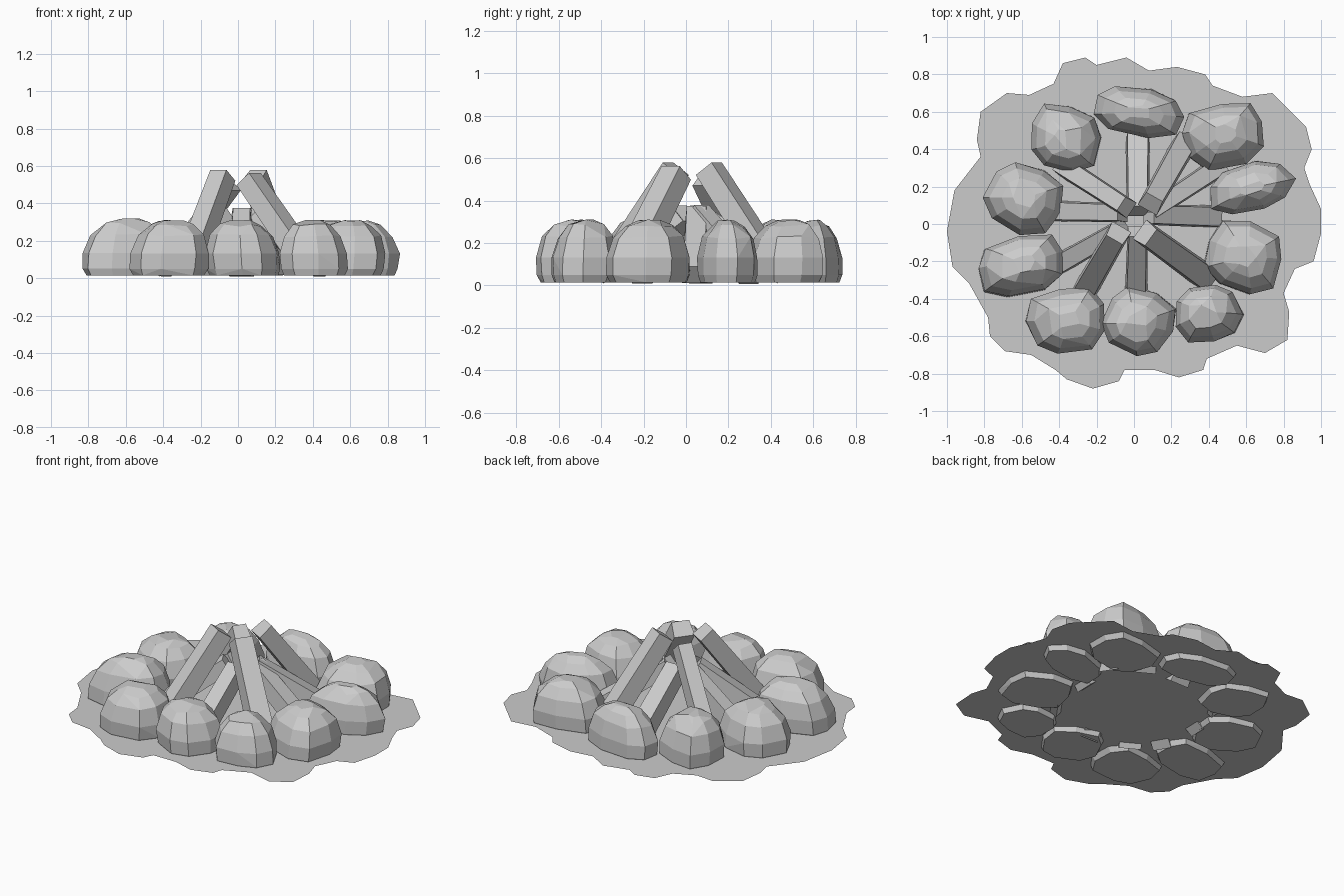
import bpy
import bmesh
import random
from math import cos, sin, radians, pi
from mathutils import Vector, Matrix

random.seed(4)
if "Cube" in bpy.data.objects:
    bpy.data.objects.remove(bpy.data.objects["Cube"], do_unlink=True)

# Single plain grey
grey = bpy.data.materials.new("plain_grey")
grey.use_nodes = True
colour = (0.6, 0.6, 0.6, 1)
grey.diffuse_color = colour
grey.node_tree.nodes["Principled BSDF"].inputs["Base Color"].default_value = colour


def make_object(name, bm):
    mesh = bpy.data.meshes.new(name)
    bm.to_mesh(mesh)
    bm.free()
    mesh.materials.append(grey)
    obj = bpy.data.objects.new(name, mesh)
    bpy.context.collection.objects.link(obj)
    return obj


def power(value, exponent):
    return abs(value) ** exponent * (1 if value > 0 else -1)


def stone(name, x, y, length, width, angle, height):
    """Faceted boulder: hull of jittered rounded-box rings, planar faces merged."""
    bm = bmesh.new()
    rings = [(0, .91), (.12, .99), (.4, 1), (.74, .84), (.93, .56), (1, .28)]
    sides = 9
    turn = random.uniform(0, pi)
    bulge = [random.uniform(.9, 1.05) for _ in range(sides)]
    lean = Vector((random.uniform(-.1, .1), random.uniform(-.1, .1)))
    for level, radius in rings:
        for i in range(sides):
            a = turn + 2 * pi * i / sides
            r = radius * bulge[i] * random.uniform(.98, 1.02)
            px = r * power(cos(a), .8) + lean.x * level
            py = r * power(sin(a), .8) + lean.y * level
            wobble = random.uniform(-.04, .02) if level > .5 else 0
            bm.verts.new((px, py, level + wobble))
    hull = bmesh.ops.convex_hull(bm, input=bm.verts)
    spare = {g for g in hull["geom_interior"] + hull["geom_unused"]
             if isinstance(g, bmesh.types.BMVert)}
    bmesh.ops.delete(bm, geom=list(spare), context='VERTS')
    bmesh.ops.dissolve_limit(bm, angle_limit=radians(9), verts=bm.verts, edges=bm.edges)
    # Fit to the wanted length, width and height
    lows = [min(v.co[k] for v in bm.verts) for k in range(3)]
    highs = [max(v.co[k] for v in bm.verts) for k in range(3)]
    size = (length, width, height - .015)
    for v in bm.verts:
        for k in range(3):
            share = (v.co[k] - lows[k]) / (highs[k] - lows[k])
            v.co[k] = (share - (.5 if k < 2 else 0)) * size[k]
    bmesh.ops.recalc_face_normals(bm, faces=bm.faces)
    obj = make_object(name, bm)
    obj.location = (x, y, .015)
    obj.rotation_euler.z = radians(angle)


def log(name, base, top, width, depth):
    """Split log: slightly tapered square beam from base to top."""
    base, top = Vector(base), Vector(top)
    axis = (top - base).normalized()
    side = axis.cross(Vector((0, 0, 1))).normalized()
    up = side.cross(axis)
    frame = Matrix((side, up, axis)).transposed().to_4x4()
    frame.translation = (base + top) / 2
    bm = bmesh.new()
    bmesh.ops.create_cube(bm, size=1)
    for v in bm.verts:
        taper = 1 if v.co.z < 0 else .9
        v.co.x *= width * taper * (.85 if v.co.y > 0 else 1)
        v.co.y *= depth * taper
        v.co.z *= (top - base).length
    bm.transform(frame)
    for v in bm.verts:
        v.co.z = max(v.co.z, 0)
    make_object(name, bm)


# Ground patch: thin ragged sheet, outline in hundredths
outline = [
    (100, 8), (100, -5), (96, -20), (86, -24), (80, -37), (83, -47), (82, -62),
    (70, -69), (55, -65), (39, -72), (37, -78), (24, -82), (11, -78), (-5, -78),
    (-8, -84), (-22, -88), (-36, -83), (-42, -78), (-55, -70), (-69, -68),
    (-77, -60), (-78, -50), (-88, -32), (-97, -23), (-100, -4), (-96, 18),
    (-82, 36), (-84, 45), (-82, 60), (-68, 70), (-56, 69), (-43, 75), (-38, 86),
    (-26, 89), (-20, 85), (-4, 89), (8, 82), (23, 84), (38, 80), (42, 74),
    (58, 68), (74, 70), (92, 52), (95, 40), (91, 30), (94, 21)]
ground = bmesh.new()
ground.faces.new([ground.verts.new((x / 100, y / 100, .045)) for x, y in reversed(outline)])
ground.normal_update()
if ground.faces[:][0].normal.z < 0:
    bmesh.ops.reverse_faces(ground, faces=ground.faces)
make_object("ground_patch", ground)

# Ring of stones: x, y, length, width, angle, height
stones = {
    "back": (.03, .60, .48, .26, -10, .31),
    "back_right": (-.37, .46, .38, .34, -15, .31),
    "right_rear": (-.59, .13, .42, .37, -20, .31),
    "right_front": (-.60, -.22, .46, .31, 12, .32),
    "front_right": (-.36, -.52, .43, .35, 12, .31),
    "front": (.03, -.52, .37, .35, -25, .31),
    "front_left": (.40, -.48, .37, .30, 8, .31),
    "left_front": (.59, -.17, .41, .37, -20, .31),
    "left_rear": (.63, .20, .48, .26, 13, .31),
    "back_left": (.48, .47, .43, .34, 12, .31),
}
for place, shape in stones.items():
    stone("stone_" + place, *shape)

# Tall leaning logs: base, top, width, depth
tall = {
    "front_right": ((-.27, -.37, .05), (-.085, -.05, .55), .13, .11),
    "front_left": ((.39, -.29, .05), (.06, -.05, .53), .14, .11),
    "back_left": ((.27, .43, .05), (.09, .11, .55), .13, .11),
    "back_right": ((-.38, .31, .05), (-.04, .09, .50), .11, .10),
}
for place, shape in tall.items():
    log("tall_log_" + place, *shape)

# Short inner logs: base and top in plan, width
short = {
    "back": ((.02, .46), (.02, .07), .13),
    "left_rear": ((.46, .31), (.08, .06), .11),
    "left": ((.44, .04), (.08, .05), .12),
    "front": ((.01, -.42), (.02, -.04), .12),
    "right_front": ((-.41, -.22), (-.06, -.02), .11),
    "right": ((-.45, .07), (-.06, .06), .11),
}
for place, (base, top, width) in short.items():
    log("short_log_" + place, (*base, .05), (*top, .34), width, .10)
